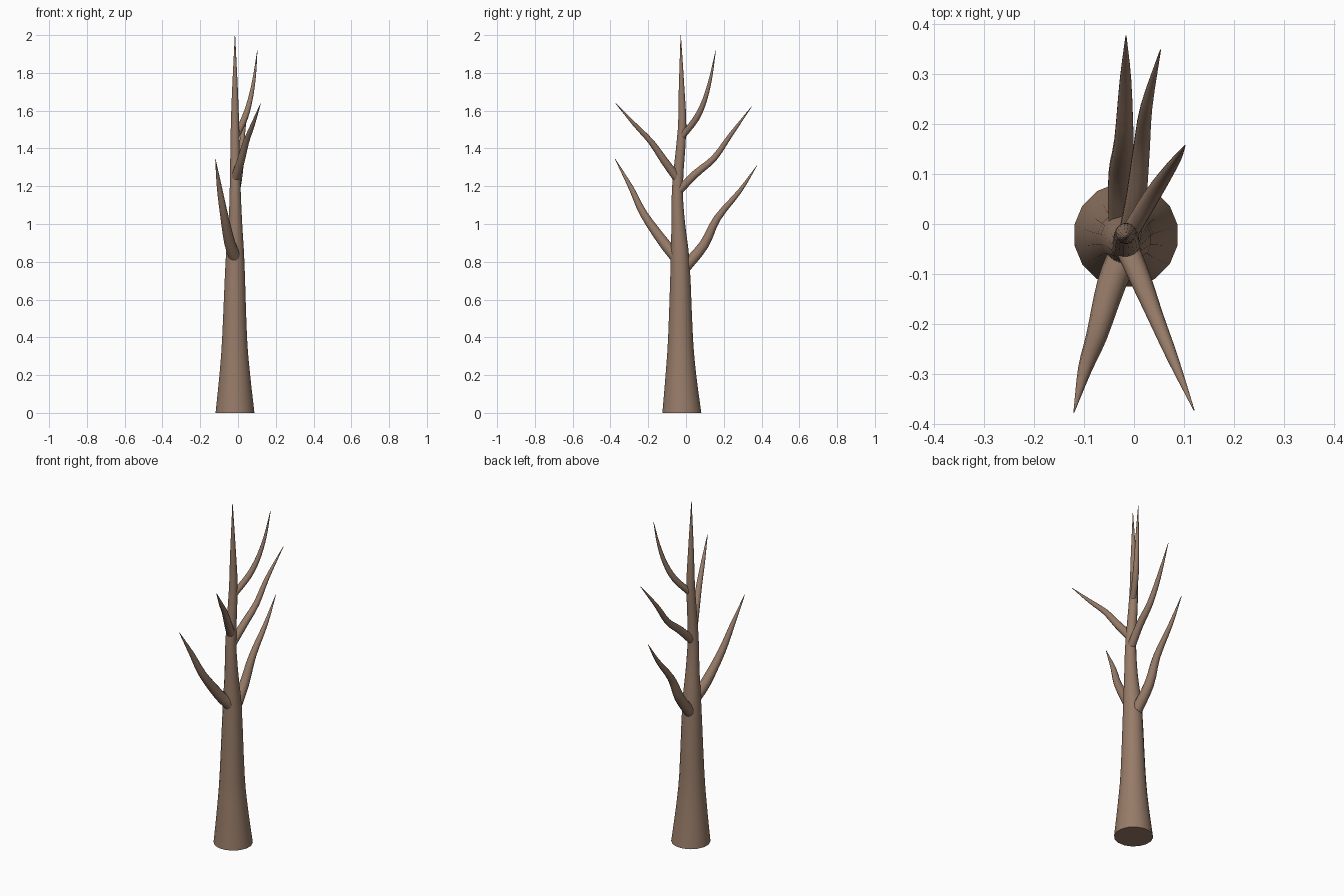
import bpy, bmesh, math
from mathutils import Vector

if "Cube" in bpy.data.objects:
    bpy.data.objects.remove(bpy.data.objects["Cube"])

bark = bpy.data.materials.new("bark")
bark.diffuse_color = (0.31, 0.20, 0.14, 1)
bark.use_nodes = True
bark.node_tree.nodes["Principled BSDF"].inputs["Base Color"].default_value = bark.diffuse_color


def spline(points, steps=3):
    """Catmull-Rom resampling of (x, y, z, radius) points."""
    p = [Vector(q) for q in points]
    p = [2 * p[0] - p[1]] + p + [2 * p[-1] - p[-2]]
    out = []
    for a, b, c, d in zip(p, p[1:], p[2:], p[3:]):
        for i in range(steps):
            t = i / steps
            out.append(0.5 * (2 * b + (c - a) * t + (2 * a - 5 * b + 4 * c - d) * t * t
                              + (3 * b - a - 3 * c + d) * t ** 3))
    return out + [p[-2]]


def limb(name, points, sides, level_rings=False):
    """Tapering tube along a path, capped at both ends."""
    path = spline(points)
    bm = bmesh.new()
    rings = []
    for i, q in enumerate(path):
        t = (path[min(i + 1, len(path) - 1)] - path[max(i - 1, 0)]).to_3d()
        t = Vector((q[0] * 0, 0, 1)) if level_rings else Vector(t[:3]).normalized()
        u = Vector((1, 0, 0))
        u = (u - t * u.dot(t)).normalized()
        v = t.cross(u)
        ring = []
        for k in range(sides):
            a = 2 * math.pi * (k + 0.5) / sides
            ring.append(bm.verts.new(Vector(q[:3]) + (u * math.cos(a) + v * math.sin(a)) * max(q[3], 0.001)))
        rings.append(ring)
    for r0, r1 in zip(rings, rings[1:]):
        for k in range(sides):
            j = (k + 1) % sides
            bm.faces.new((r0[k], r0[j], r1[j], r1[k]))
    bm.faces.new(rings[0][::-1])
    bm.faces.new(rings[-1])
    me = bpy.data.meshes.new(name)
    bm.to_mesh(me)
    bm.free()
    ob = bpy.data.objects.new(name, me)
    me.materials.append(bark)
    bpy.context.collection.objects.link(ob)
    bpy.context.view_layer.objects.active = ob
    ob.select_set(True)
    bpy.ops.object.shade_smooth_by_angle(angle=math.radians(50))
    ob.select_set(False)


# Trunk
limb("trunk", [(-0.016, -0.022, 0, 0.105), (-0.017, -0.027, 0.2, 0.083),
               (-0.018, -0.029, 0.4, 0.067), (-0.016, -0.031, 0.8, 0.051),
               (-0.014, -0.041, 1.0, 0.037), (-0.015, -0.045, 1.2, 0.029),
               (-0.016, -0.021, 1.5, 0.023), (-0.016, -0.023, 1.7, 0.016),
               (-0.016, -0.028, 2.0, 0.001)], 16, True)

# Branches, lowest to highest: x, y, z, radius
branches = {
    "lower_back_branch": [(-0.02, -0.01, 0.765, 0.032), (-0.025, 0.095, 0.89, 0.027),
                          (-0.02, 0.165, 1.03, 0.020), (-0.017, 0.285, 1.175, 0.012),
                          (-0.016, 0.376, 1.31, 0.001)],
    "lower_front_branch": [(-0.015, -0.05, 0.82, 0.032), (-0.045, -0.12, 0.905, 0.029),
                           (-0.075, -0.225, 1.055, 0.021), (-0.098, -0.29, 1.19, 0.014),
                           (-0.12, -0.376, 1.345, 0.001)],
    "middle_back_branch": [(-0.012, -0.04, 1.175, 0.023), (0.004, 0.05, 1.265, 0.021),
                           (0.015, 0.15, 1.35, 0.017), (0.025, 0.235, 1.47, 0.012),
                           (0.053, 0.348, 1.622, 0.001)],
    "middle_front_branch": [(-0.015, -0.045, 1.24, 0.024), (0.015, -0.115, 1.335, 0.021),
                            (0.043, -0.185, 1.435, 0.016), (0.078, -0.27, 1.525, 0.011),
                            (0.12, -0.372, 1.638, 0.001)],
    "upper_back_branch": [(-0.01, -0.02, 1.465, 0.018), (0.035, 0.055, 1.56, 0.017),
                          (0.065, 0.1, 1.66, 0.013), (0.087, 0.132, 1.78, 0.008),
                          (0.102, 0.157, 1.918, 0.001)],
}
for name, pts in branches.items():
    limb(name, pts, 12)
